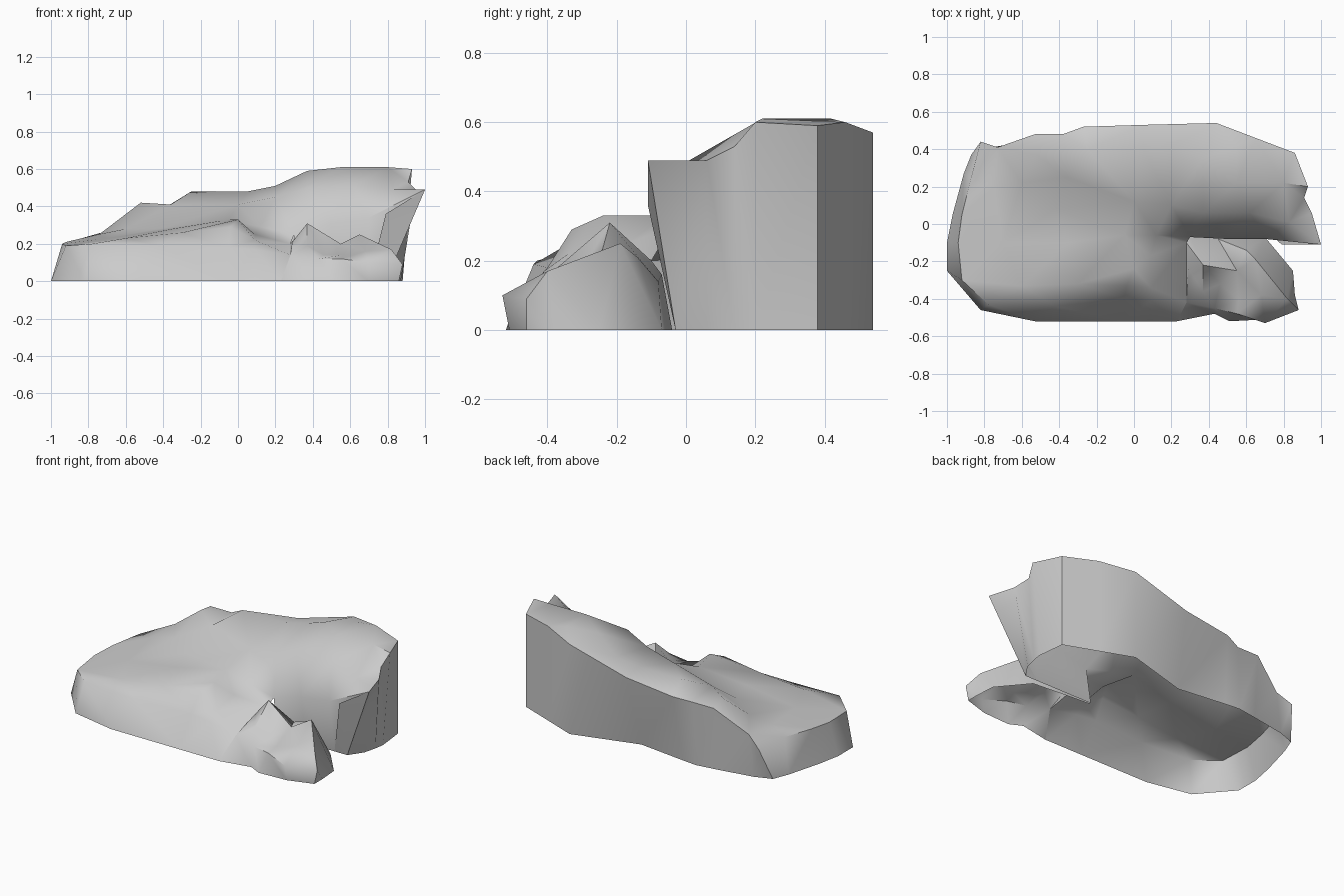
import bpy
import bmesh
from math import radians
from mathutils import Vector
from mathutils.geometry import delaunay_2d_cdt

default_cube = bpy.data.objects.get("Cube")
if default_cube:
    bpy.data.objects.remove(default_cube, do_unlink=True)

# Single stone colour
stone = bpy.data.materials.new("stone_grey")
stone.use_nodes = True
stone_colour = (0.6, 0.6, 0.6, 1)
stone.diffuse_color = stone_colour
shader = next(n for n in stone.node_tree.nodes if n.type == "BSDF_PRINCIPLED")
shader.inputs["Base Color"].default_value = stone_colour
shader.inputs["Roughness"].default_value = 0.9


# Hollow rock: a triangulated crown over the rim, and a skirt below it.
# Rim entries are x, y, z, then optional foot lean in x and y, and foot height.
# A foot as high as its rim leaves the wall open, to join the next rock.
# Waists give an extra bend in the wall below a numbered rim point.
def rock_shell(name, rim, knolls, waists):
    crown = [Vector(point[:3]) for point in rim + knolls]
    outline = list(range(len(rim)))
    plan = [point.to_2d() for point in crown]
    _, _, triangles, sources, _, _ = delaunay_2d_cdt(
        plan, [], [outline], 1, 0.0001)

    bm = bmesh.new()
    top = [bm.verts.new(crown[source[0]]) for source in sources]
    vert_of = {source[0]: vert for source, vert in zip(sources, top)}
    for triangle in triangles:
        bm.faces.new([top[index] for index in triangle])

    # Column of vertices below each rim point, then the wall between columns
    columns, open_ends = [], set()
    for index, (x, y, z, *lean) in enumerate(rim):
        lean_x, lean_y, foot_z = (lean + [0, 0, 0])[:3]
        column = [vert_of[index]]
        if index in waists:
            column.append(bm.verts.new(waists[index]))
        column.append(bm.verts.new((x + lean_x, y + lean_y, foot_z)))
        columns.append(column)
        if foot_z == z:
            open_ends.add(index)
    walls = []
    for a in outline:
        b = (a + 1) % len(rim)
        if a not in open_ends and b not in open_ends:
            walls.append(bm.faces.new(columns[a] + columns[b][::-1]))
    bmesh.ops.triangulate(bm, faces=walls)
    loose = [vert for vert in bm.verts if not vert.link_faces]
    bmesh.ops.delete(bm, geom=loose, context="VERTS")

    bmesh.ops.recalc_face_normals(bm, faces=bm.faces)
    if sum(face.normal.z * face.calc_area() for face in bm.faces) < 0:
        bmesh.ops.reverse_faces(bm, faces=bm.faces)
    mesh = bpy.data.meshes.new(name)
    bm.to_mesh(mesh)
    bm.free()
    mesh.materials.append(stone)
    rock = bpy.data.objects.new(name, mesh)
    bpy.context.collection.objects.link(rock)

    bpy.ops.object.select_all(action="DESELECT")
    rock.select_set(True)
    bpy.context.view_layer.objects.active = rock
    bpy.ops.object.shade_smooth_by_angle(angle=radians(52))


# Low western shelf, southern hump and tall eastern cliff
cliff_rim = [
    # overhanging eastern tip, end wall and back edge
    (1, -.11, .49, -.21, .08), (.95, .06, .49, -.1),
    (.91, .14, .53, -.04), (.93, .2, .6, -.05), (.86, .38, .59),
    (.65, .46, .6), (.44, .54, .57), (.05, .53, .46, -.03, -.11),
    (-.27, .52, .42, -.03, -.06), (-.38, .48, .4, -.02, -.01),
    (-.53, .48, .4, 0, -.03), (-.73, .41, .26, -.03, 0),
    # west and south edge
    (-.82, .44, .2, -.05, -.07), (-.87, .25, .22, -.04, .02),
    (-.92, .05, .21, -.05), (-.94, -.1, .2, -.06),
    (-.92, -.3, .19, -.08, .05), (-.78, -.43, .2, -.04, -.03),
    (-.42, -.44, .19, -.11, -.08), (-.05, -.4, .18, 0, -.12),
    (.09, -.41, .17, 0, -.11), (.28, -.42, .14, -.05, -.1),
    # seam with the spur, then the leaning cliff front
    (.28, -.1, .2, 0, 0, .2), (.3, -.07, .25, 0, .04),
    (.5, -.08, .31, 0, .05), (.7, -.08, .34, 0, .05),
]
cliff_knolls = [
    # western shelf
    (-.75, .2, .25), (-.7, -.1, .23), (-.6, -.33, .23), (-.6, .22, .28),
    # southern hump and its eastern slope
    (-.35, -.1, .28), (-.3, -.32, .26), (-.04, -.33, .29), (0, -.24, .33),
    (-.05, -.06, .33), (-.42, .08, .28), (.09, -.34, .22),
    (.09, -.17, .25), (.12, -.06, .29),
    # stepped ridge
    (-.52, .37, .42), (-.36, .25, .41), (-.25, .4, .48), (.05, .4, .48),
    (0, .12, .41), (.2, .1, .45), (.2, .42, .51), (.37, .35, .59),
    (.37, .06, .5), (.55, .42, .61), (.55, .22, .61), (.8, .22, .61),
    (.62, .06, .51), (.83, .01, .49),
]
rock_shell("cliff", cliff_rim, cliff_knolls, {0: (.79, -.11, .36)})

# Low rocky spur in front of the cliff
spur_rim = [
    (.28, -.42, .14, -.05, -.1), (.43, -.45, .12, 0, -.03),
    (.55, -.48, .12, -.04, -.04), (.7, -.53, .1, 0, .02),
    # crest climbing from the corner to the eastern peak
    (.88, -.46, .09, -.02), (.82, -.4, .17, .04, .02),
    (.65, -.19, .25, .2, -.06), (.6, -.14, .21, .1, .07),
    # back edge and seam with the cliff
    (.45, -.08, .14, 0, .03), (.3, -.07, .16, 0, .03),
    (.28, -.1, .2, 0, 0, .2),
]
spur_knolls = [
    (.29, -.24, .21), (.37, -.22, .31), (.37, -.36, .19),
    (.46, -.32, .14), (.55, -.25, .2), (.56, -.41, .14), (.68, -.38, .16),
]
rock_shell("spur", spur_rim, spur_knolls, {})
